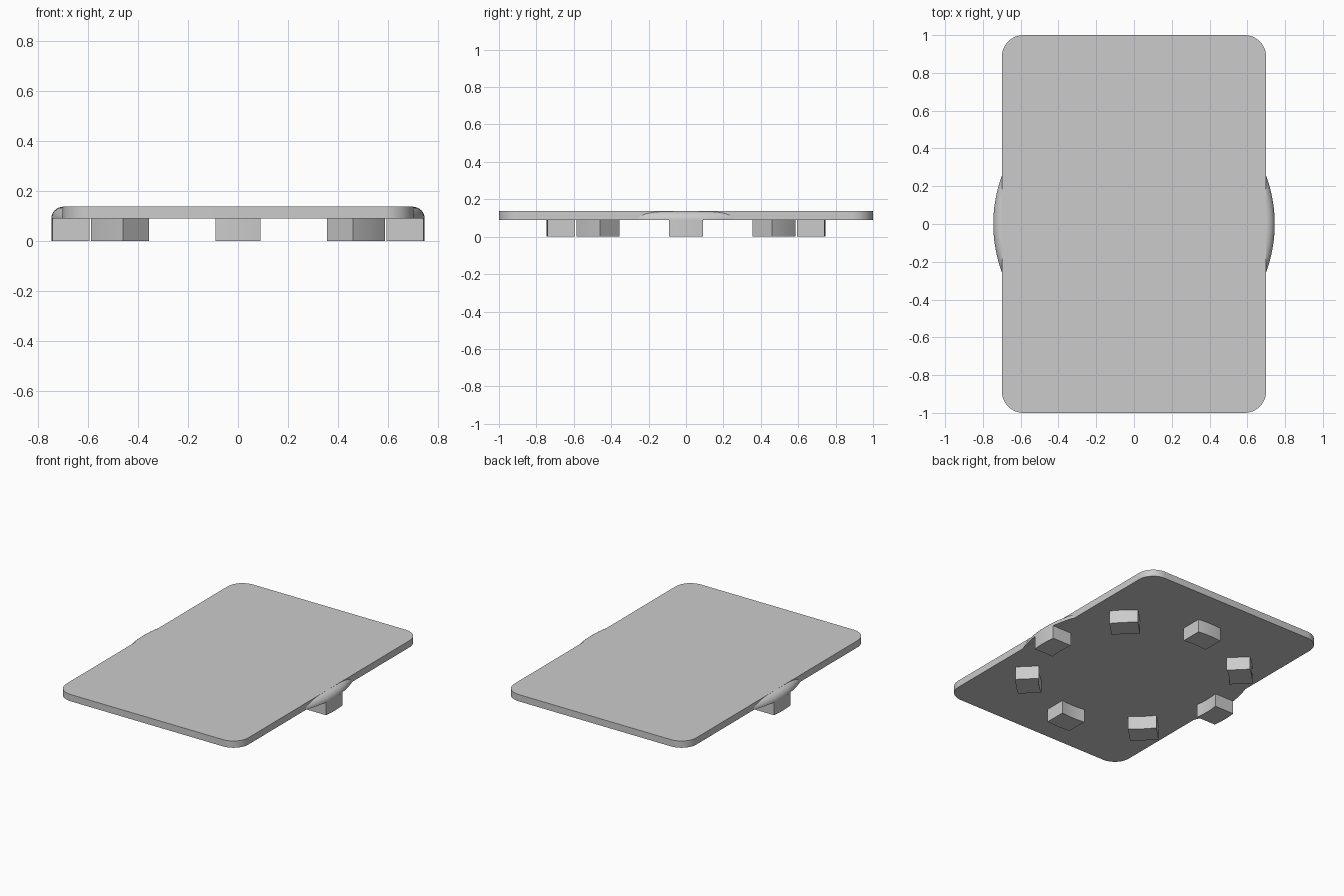
import bpy, bmesh, math
from mathutils import Matrix

cube = bpy.data.objects.get("Cube")
if cube:
    bpy.data.objects.remove(cube, do_unlink=True)

grey = bpy.data.materials.new("light_grey")
grey.use_nodes = True
colour = (0.6, 0.6, 0.6, 1)
grey.diffuse_color = colour
grey.node_tree.nodes["Principled BSDF"].inputs["Base Color"].default_value = colour

HALF_X, HALF_Y, CORNER = 0.70, 1.0, 0.115
BOTTOM, TOP = 0.09, 0.137
OUTER, INNER, HALF_W = 0.745, 0.60, 0.09
SKIN = 0.0005  # keeps the disc faces just inside the plate faces


def arc(cx, cy, r, a0, a1, steps):
    return [(cx + r * math.cos(a0 + (a1 - a0) * i / steps),
             cy + r * math.sin(a0 + (a1 - a0) * i / steps)) for i in range(steps + 1)]


def finish(name, bm):
    bmesh.ops.recalc_face_normals(bm, faces=bm.faces)
    mesh = bpy.data.meshes.new(name)
    bm.to_mesh(mesh)
    bm.free()
    mesh.materials.append(grey)
    obj = bpy.data.objects.new(name, mesh)
    bpy.context.collection.objects.link(obj)
    bpy.ops.object.select_all(action='DESELECT')
    obj.select_set(True)
    bpy.context.view_layer.objects.active = obj
    bpy.ops.object.shade_smooth_by_angle(angle=math.radians(30))
    return obj


def prism(name, outline, z0, z1, turn=0):
    bm = bmesh.new()
    face = bm.faces.new([bm.verts.new((x, y, z0)) for x, y in outline])
    top = bmesh.ops.extrude_face_region(bm, geom=[face], use_keep_orig=True)
    verts = [v for v in top["geom"] if isinstance(v, bmesh.types.BMVert)]
    bmesh.ops.translate(bm, verts=verts, vec=(0, 0, z1 - z0))
    bmesh.ops.rotate(bm, verts=bm.verts, matrix=Matrix.Rotation(turn, 3, 'Z'))
    return finish(name, bm)


# Rectangular plate with rounded corners
outline = []
for i, (sx, sy) in enumerate([(1, 1), (-1, 1), (-1, -1), (1, -1)]):
    outline += arc(sx * (HALF_X - CORNER), sy * (HALF_Y - CORNER), CORNER,
                   i * math.pi / 2, (i + 1) * math.pi / 2, 12)
prism("plate", outline, BOTTOM, TOP)

# Round disc with a rounded upper rim, showing at both sides of the plate
fillet = TOP - BOTTOM - 2 * SKIN
profile = [(0, BOTTOM + SKIN)]
profile += arc(OUTER - fillet, BOTTOM + SKIN, fillet, 0, math.pi / 2, 10)
profile += [(0, TOP - SKIN)]
bm = bmesh.new()
verts = [bm.verts.new((r, 0, z)) for r, z in profile]
edges = [bm.edges.new(pair) for pair in zip(verts, verts[1:])]
bmesh.ops.spin(bm, geom=verts + edges, cent=(0, 0, 0), axis=(0, 0, 1),
               angle=math.tau, steps=128)
bmesh.ops.remove_doubles(bm, verts=bm.verts, dist=0.0001)
finish("disc", bm)

# Ring of eight feet: parallel sides, curved inner and outer faces
a_out, a_in = math.asin(HALF_W / OUTER), math.asin(HALF_W / INNER)
foot = arc(0, 0, OUTER, -a_out, a_out, 8) + arc(0, 0, INNER, a_in, -a_in, 8)
for i in range(8):
    prism(f"foot_{i + 1}", foot, 0, BOTTOM + 2 * SKIN, i * math.pi / 4)
